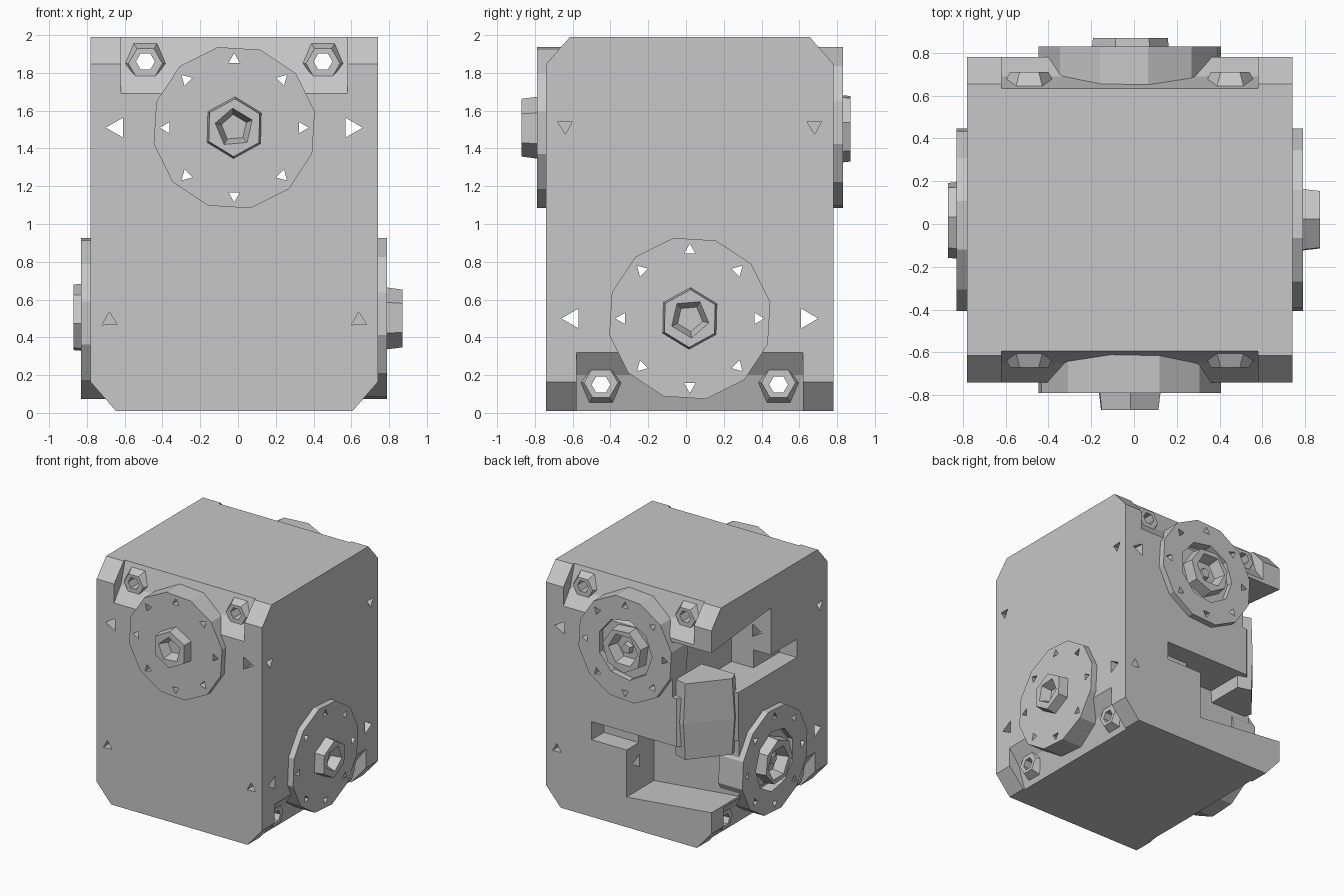
import bpy, bmesh, math
from mathutils import Matrix, Vector

cube = bpy.data.objects.get("Cube")
if cube:
    bpy.data.objects.remove(cube, do_unlink=True)

grey = bpy.data.materials.new("plain grey")
grey.use_nodes = True
grey.diffuse_color = (0.57, 0.57, 0.57, 1)
grey.node_tree.nodes["Principled BSDF"].inputs["Base Color"].default_value = (0.57, 0.57, 0.57, 1)


def add_prism(bm, points, low, high, frame=Matrix(), taper=1.0):
    """Extrude an outline from low to high, scaling the far end by taper."""
    mid = sum((Vector(p) for p in points), Vector((0, 0))) / len(points)
    ends = [mid + (Vector(p) - mid) * taper for p in points]
    a = [bm.verts.new(frame @ Vector((*p, low))) for p in points]
    b = [bm.verts.new(frame @ Vector((*p, high))) for p in ends]
    bm.faces.new(a[::-1])
    bm.faces.new(b)
    for i in range(len(a)):
        j = (i + 1) % len(a)
        bm.faces.new((a[i], a[j], b[j], b[i]))


def ring(n, r, u=0, v=0, turn=0.0):
    step = math.tau / n
    return [(u + r * math.cos(turn + i * step), v + r * math.sin(turn + i * step)) for i in range(n)]


def rect(u0, u1, v0, v1):
    return [(u0, v0), (u1, v0), (u1, v1), (u0, v1)]


def make(name, prisms):
    bm = bmesh.new()
    for args in prisms:
        add_prism(bm, *args)
    bmesh.ops.recalc_face_normals(bm, faces=bm.faces)
    mesh = bpy.data.meshes.new(name)
    bm.to_mesh(mesh)
    bm.free()
    mesh.materials.append(grey)
    obj = bpy.data.objects.new(name, mesh)
    bpy.context.collection.objects.link(obj)
    return obj


def cut(obj, prisms):
    """Subtract prisms from an object and remove the cutter."""
    cutter = make("cutter", prisms)
    cutter.hide_render = True
    mod = obj.modifiers.new("cut", "BOOLEAN")
    mod.operation, mod.solver, mod.object = "DIFFERENCE", "EXACT", cutter
    bpy.context.view_layer.objects.active = obj
    bpy.ops.object.modifier_apply(modifier=mod.name)
    bpy.data.objects.remove(cutter, do_unlink=True)


def face_frame(u, v, w, origin):
    m = Matrix((u, v, w)).transposed().to_4x4()
    m.translation = origin
    return m


# Each side has its bearing axis pointing out and v toward its nearest end
X, Y, Z = Vector((1, 0, 0)), Vector((0, 1, 0)), Vector((0, 0, 1))
sides = {
    "front": face_frame(X, Z, -Y, (-0.02, -0.74, 1.51)),
    "back": face_frame(-X, Z, Y, (-0.02, 0.78, 1.51)),
    "left": face_frame(-Y, -Z, X, (0.74, 0.02, 0.5)),
    "right": face_frame(Y, -Z, -X, (-0.78, 0.02, 0.5)),
}
# Frames that extrude an upright outline along x or along y
across = face_frame(Y, Z, X, (0, 0, 0))
along = face_frame(X, Z, Y, (0, 0, 0))

# Housing block
body = make("housing", [(rect(-0.78, 0.74, -0.74, 0.78), 0.01, 1.99)])

# Sloped pockets beside the bearings, with angled ends
wedge = [(0.18, 0.0), (0.3, -0.09), (0.56, -0.17), (0.56, 0.1), (0.18, 0.1)]
corner = [(0.28, 0.05), (0.6, -0.23), (0.6, 0.05)]
for frame in sides.values():
    cut(body, [(wedge, -0.6, 0.6, frame @ across)])
    cut(body, [(corner, -0.9, 0.9, frame @ across)])

# Two opposed corner notches, each with a side slot
cut(body, [([(0, 0.26), (0, 0.8), (-0.9, 0.8), (-0.9, 0.35)], 0.42, 0.9, along)])
cut(body, [(rect(-0.1, 0.32, 0.62, 0.9), 0.65, 0.8)])
cut(body, [([(0, 1.2), (0.9, 1.2), (0.9, 1.65), (0, 1.74)], -0.9, -0.42, across)])
cut(body, [(rect(-0.9, -0.62, -0.34, 0.1), 1.2, 1.35)])
# Chamfered block on the bridge between the notches
cut(body, [([(-0.8, 0.4), (-0.44, 0.8), (-0.8, 0.8)], 0.78, 1.22)])
bridge = [(-0.4, 0.38), (-0.74, 0.38), (-0.775, 0.47), (-0.52, 0.775), (-0.4, 0.74)]
make("bridge_block", [(bridge, 1.0, 1.33, Matrix(), 0.92), (bridge, 1.0, 0.7, Matrix(), 0.92)])


def bores(frame):
    """Bolt circle, lug bores and side bores running through the block."""
    out = []
    for i in range(8):
        a = i * math.tau / 8
        out.append((ring(3, 0.035, 0.36 * math.cos(a), 0.36 * math.sin(a), a), -2, 0.4, frame))
    for s in (-1, 1):
        out.append((ring(6, 0.05, s * 0.47, 0.35), -2, 0.4, frame))
        out.append((ring(3, 0.06, s * 0.62, 0, math.pi * (s < 0)), -2, 0.4, frame))
    return out


cut(body, bores(sides["front"]))
cut(body, bores(sides["left"]))
for frame in sides.values():
    cut(body, [(ring(3, 0.045, s * 0.66, -1.02, 1.6), -0.08, 0.1, frame) for s in (-1, 1)])

for name, frame in sides.items():
    # Bearing flange
    flange = make(name + "_flange", [(ring(12, 0.435, 0, 0, 0.2), -0.17, 0.05, frame)])
    cut(flange, bores(frame))
    # Hub, solid on two sides and hollow on the other two
    if name in ("back", "right"):
        cut(flange, [(ring(9, 0.25), -0.08, 0.1, frame)])
        hub = make(name + "_hub", [(ring(7, 0.2, 0, 0, 0.3), -0.1, 0.09, frame, 0.9)])
        cut(hub, [(ring(6, 0.09, 0.01, 0.01), -0.07, 0.12, frame, 1.6)])
        make(name + "_shaft", [(ring(5, 0.07, 0, 0, 0.5), -0.1, 0.04, frame, 0.6)])
    else:
        hub = make(name + "_hub", [(ring(6, 0.17, 0, 0, 0.5), 0.0, 0.13, frame, 0.9)])
        cut(hub, [(ring(5, 0.07, 0, 0, 0.4), 0.05, 0.15, frame, 1.6)])
    # Faceted lugs around the corner bores
    for s, tag in ((-1, "a"), (1, "b")):
        lug = make(f"{name}_lug_{tag}", [(ring(6, 0.15, s * 0.47, 0.34), -0.19, -0.07, frame, 0.6)])
        cut(lug, [(ring(6, 0.05, s * 0.47, 0.35), -0.3, 0.1, frame)])
